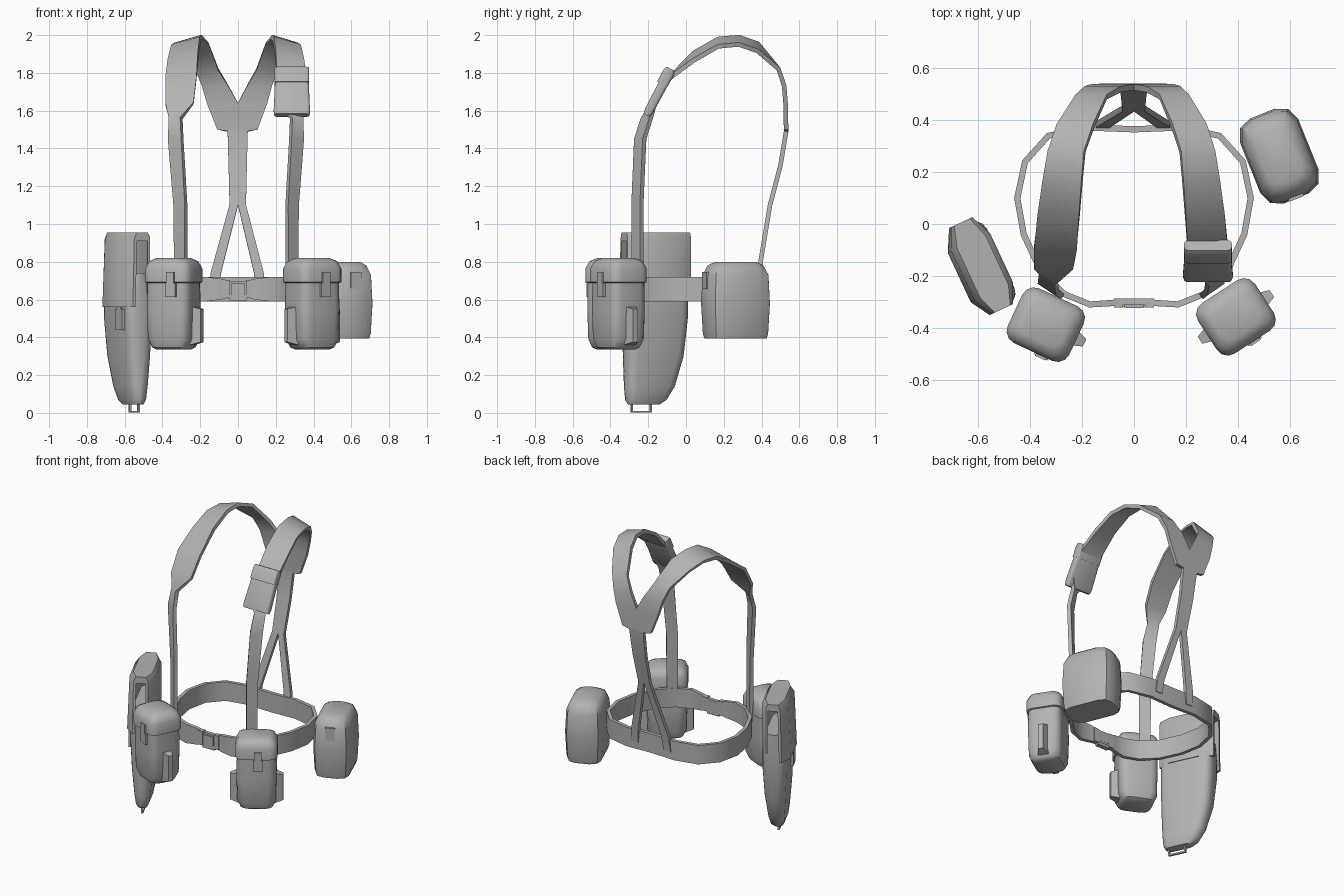
import bpy
import bmesh
from math import radians, cos, sin, pi
from mathutils import Matrix, Vector

default_cube = bpy.data.objects.get("Cube")
if default_cube:
    bpy.data.objects.remove(default_cube, do_unlink=True)

# single cloth colour
grey = bpy.data.materials.new("plain grey")
grey.use_nodes = True
grey.diffuse_color = (0.45, 0.45, 0.45, 1)
grey.node_tree.nodes["Principled BSDF"].inputs["Base Color"].default_value = grey.diffuse_color
parts = []


def frame(x, y, z=0, turn=0, tilt=0):
    """Local frame of a part: position, turn about z, tilt about x."""
    rotation = Matrix.Rotation(radians(turn), 4, "Z") @ Matrix.Rotation(radians(tilt), 4, "X")
    return Matrix.Translation((x, y, z)) @ rotation


def skin(name, rings, place=Matrix(), loop=False):
    """Join equal rings of points into one surface, capped unless it loops."""
    bm = bmesh.new()
    rows = [[bm.verts.new(place @ Vector(p)) for p in ring] for ring in rings]
    pairs = list(zip(rows, rows[1:]))
    if loop:
        pairs.append((rows[-1], rows[0]))
    else:
        bm.faces.new(rows[0])
        bm.faces.new(rows[-1])
    for low, high in pairs:
        count = len(low)
        for i in range(count):
            j = (i + 1) % count
            bm.faces.new((low[i], low[j], high[j], high[i]))
    bmesh.ops.recalc_face_normals(bm, faces=bm.faces)
    mesh = bpy.data.meshes.new(name)
    bm.to_mesh(mesh)
    bm.free()
    mesh.materials.append(grey)
    obj = bpy.data.objects.new(name, mesh)
    bpy.context.collection.objects.link(obj)
    parts.append(obj)
    return obj


def rounded(z, half_x, half_y, radius, shift_x=0, shift_y=0, steps=3):
    """Rounded rectangle at height z."""
    radius = min(radius, half_x, half_y)
    points = []
    for corner, (sx, sy) in enumerate(((1, 1), (-1, 1), (-1, -1), (1, -1))):
        for step in range(steps + 1):
            angle = (corner + step / steps) * pi / 2
            points.append((shift_x + sx * (half_x - radius) + radius * cos(angle),
                           shift_y + sy * (half_y - radius) + radius * sin(angle), z))
    return points


def box(name, size, at, place):
    """Plain block given in the local frame of another part."""
    x, y, z = (s / 2 for s in size)
    rings = [[(at[0] + sx * x, at[1] + sy * y, at[2] + sz * z)
              for sx, sy in ((1, 1), (-1, 1), (-1, -1), (1, -1))] for sz in (-1, 1)]
    return skin(name, rings, place)


def ribbon(name, edges, thickness):
    """Flat strap through pairs of inner and outer edge points."""
    middles = [(a + b) / 2 for a, b in edges]
    rings = []
    for i, (a, b) in enumerate(edges):
        along = middles[min(i + 1, len(edges) - 1)] - middles[max(i - 1, 0)]
        offset = along.cross(b - a).normalized() * thickness / 2
        rings.append([a + offset, b + offset, b - offset, a - offset])
    return skin(name, rings)


# belt: half of the waist line (x, y, half height), mirrored to a loop
half_belt = [(0.04, -0.3, 0.042), (0.09, -0.305, 0.055), (0.17, -0.31, 0.065),
             (0.27, -0.27, 0.065), (0.36, -0.18, 0.065), (0.425, -0.04, 0.065),
             (0.45, 0.1, 0.065), (0.42, 0.24, 0.065), (0.33, 0.34, 0.065),
             (0.18, 0.372, 0.065)]
waist = half_belt + [(0, 0.365, 0.065)] + [(-x, y, h) for x, y, h in reversed(half_belt)]
belt_rings = []
for i, (x, y, h) in enumerate(waist):
    before, after = waist[i - 1], waist[(i + 1) % len(waist)]
    out = Vector((after[1] - before[1], before[0] - after[0], 0)).normalized() * 0.012
    belt_rings.append([(x + s * out.x, y + s * out.y, 0.655 + t * h)
                       for s, t in ((1, -1), (1, 1), (-1, 1), (-1, -1))])
skin("belt", belt_rings, loop=True)

# belt buckle: centre tongue and two side frames
front = frame(0, -0.305, 0.655)
box("buckle_tongue", (0.075, 0.036, 0.06), (0, 0, 0), front)
box("buckle_lower_bar", (0.09, 0.03, 0.03), (0, 0, -0.045), front)
for side, word in ((-1, "right"), (1, "left")):
    box("buckle_frame_" + word, (0.035, 0.034, 0.095), (side * 0.06, 0, 0), front)

# shoulder straps: inner x, outer x, y, z from front belt, over the shoulder, to back belt
strap_path = [(0.275, 0.33, -0.265, 0.66), (0.275, 0.335, -0.265, 1.1),
              (0.295, 0.365, -0.25, 1.45), (0.3, 0.36, -0.215, 1.56),
              (0.235, 0.385, -0.165, 1.64), (0.22, 0.385, -0.09, 1.77),
              (0.21, 0.37, 0.04, 1.905), (0.2, 0.35, 0.17, 1.98),
              (0.19, 0.33, 0.28, 1.99), (0.155, 0.295, 0.38, 1.955),
              (0.105, 0.225, 0.49, 1.82), (0.05, 0.19, 0.52, 1.73),
              (0, 0.165, 0.527, 1.64), (0, 0.11, 0.53, 1.5),
              (0, 0.055, 0.53, 1.49), (0, 0.05, 0.5, 1.31),
              (0, 0.045, 0.445, 1.1), (0.09, 0.145, 0.385, 0.74),
              (0.1, 0.155, 0.375, 0.64)]
for side, word in ((-1, "right"), (0.94, "left")):
    edges = []
    for inner, outer, y, z in strap_path:
        lean = 0.03 if y < -0.2 else 0
        drop = 0.04 if z > 1.9 else 0
        edges.append((Vector((side * inner, y - lean / 2, z)),
                      Vector((side * outer, y + lean, z - drop))))
    ribbon("shoulder_strap_" + word, edges, 0.024)

# small pouch on the left shoulder strap
chest = frame(0.285, -0.145, 1.695, tilt=-28)
skin("chest_pouch", [rounded(z, hx, hy, 0.015) for z, hx, hy in
                     ((-0.135, 0.093, 0.018), (-0.11, 0.096, 0.024),
                      (0.1, 0.088, 0.026), (0.135, 0.084, 0.02))], chest)
skin("chest_pouch_flap", [rounded(z, 0.092, hy, 0.015, 0, -0.004) for z, hy in
                          ((0.05, 0.031), (0.12, 0.031), (0.142, 0.022))], chest)


def front_pouch(word, place, flap_sides, clasp_x):
    """Rounded box pouch with a lid, a clasp and side tabs."""
    body = [(0.335, 0.085, 0.07), (0.347, 0.103, 0.09), (0.39, 0.12, 0.105),
            (0.55, 0.124, 0.109), (0.7, 0.122, 0.107)]
    lid = [(0.688, 0.124, 0.109), (0.692, 0.131, 0.116), (0.765, 0.131, 0.116),
           (0.803, 0.115, 0.1), (0.82, 0.085, 0.07)]
    for name, profile in (("pouch_body_", body), ("pouch_lid_", lid)):
        skin(name + word, [rounded(z, hx, hy, 0.05) for z, hx, hy in profile], place)
    box("pouch_clasp_" + word, (0.045, 0.014, 0.06), (clasp_x, -0.119, 0.715), place)
    box("pouch_clasp_tip_" + word, (0.06, 0.014, 0.075), (clasp_x, -0.115, 0.65), place)
    for side in flap_sides:
        rings = []
        for out, depth, low, high in ((0.11, 0.035, 0.36, 0.565), (0.165, 0.016, 0.375, 0.55)):
            rings.append([(side * out, -depth, low), (side * out, depth, low),
                          (side * out, depth, high), (side * out, -depth, high)])
        skin("pouch_side_tab_" + word, rings, place)


front_pouch("right", frame(-0.34, -0.388, turn=-25), [1], 0.035)
front_pouch("left", frame(0.393, -0.358, turn=33), [-1, 1], 0.01)

# utility pouch on the left hip, chamfered and flat topped
hip = frame(0.56, 0.262, turn=22)
skin("hip_pouch", [rounded(z, hx, hy, r, steps=2) for z, hx, hy, r in
                   ((0.395, 0.105, 0.16, 0.06), (0.42, 0.113, 0.167, 0.065),
                    (0.58, 0.121, 0.176, 0.07), (0.73, 0.115, 0.17, 0.07),
                    (0.78, 0.095, 0.145, 0.06), (0.8, 0.068, 0.11, 0.05))], hip)
box("hip_pouch_tab", (0.06, 0.012, 0.09), (0, -0.172, 0.7), hip)

# holster on the right hip: straight front edge, curved back edge
holster = frame(-0.585, -0.16, turn=25)
body = [(0.045, 0.03, -0.16, 0.02), (0.07, 0.042, -0.175, 0.06), (0.14, 0.052, -0.18, 0.105),
        (0.3, 0.066, -0.18, 0.15), (0.5, 0.076, -0.18, 0.17), (0.62, 0.075, -0.178, 0.172),
        (0.74, 0.055, -0.17, 0.17)]
skin("holster_body", [rounded(z, hx, (back - fore) / 2, 0.05, 0, (back + fore) / 2)
                      for z, hx, fore, back in body], holster)

# holster hood: arched cover, open at both ends
arch = [(-0.1, 0.56), (-0.085, 0.92), (-0.06, 0.955), (0.06, 0.955), (0.08, 0.93),
        (0.08, 0.62), (0.055, 0.62), (0.055, 0.91), (-0.055, 0.91), (-0.072, 0.56)]
skin("holster_hood", [[(x * scale, y, z) for x, z in arch] for y, scale in
                      ((-0.185, 0.55), (-0.11, 1), (0.1, 1), (0.185, 0.55))], holster)

# holster closing strap and bottom cord loop
box("holster_clip_strap", (0.012, 0.05, 0.1), (-0.085, -0.08, 0.55), holster)
box("holster_clip", (0.02, 0.085, 0.11), (-0.08, -0.08, 0.495), holster)
box("holster_loop_bar", (0.012, 0.12, 0.01), (0, -0.085, 0.006), holster)
for y in (-0.14, -0.03):
    box("holster_loop_side", (0.012, 0.01, 0.06), (0, y, 0.032), holster)

# smooth cloth with sharp folds
bpy.ops.object.select_all(action="DESELECT")
for obj in parts:
    obj.select_set(True)
bpy.context.view_layer.objects.active = parts[0]
bpy.ops.object.shade_smooth_by_angle(angle=radians(38))
bpy.ops.object.select_all(action="DESELECT")
